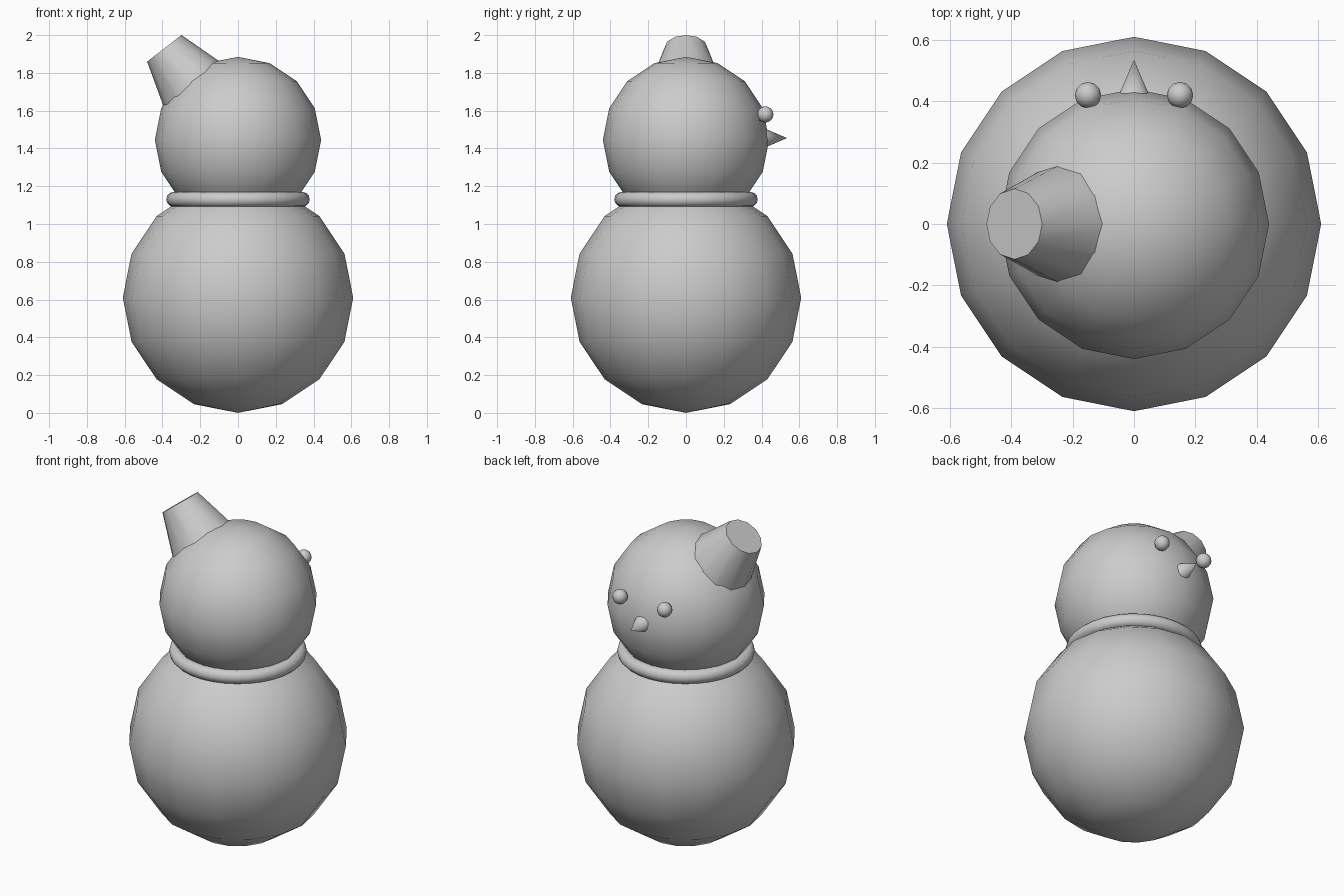
import bpy
from math import radians
from mathutils import Vector

default = bpy.data.objects.get("Cube")
if default:
    bpy.data.objects.remove(default, do_unlink=True)

# One plain colour for every part
grey = bpy.data.materials.new("plain_grey")
grey.use_nodes = True
colour = (0.6, 0.6, 0.6, 1)
grey.diffuse_color = colour
grey.node_tree.nodes["Principled BSDF"].inputs["Base Color"].default_value = colour


def finish(name):
    obj = bpy.context.object
    obj.name = name
    obj.data.materials.append(grey)
    bpy.ops.object.shade_smooth_by_angle(angle=radians(50))
    return obj


def ball(name, radius, centre, segments=16, rings=8):
    bpy.ops.mesh.primitive_uv_sphere_add(
        segments=segments, ring_count=rings, radius=radius, location=centre)
    return finish(name)


def cone(name, base, tip, base_radius, tip_radius, sides):
    base, tip = Vector(base), Vector(tip)
    axis = tip - base
    bpy.ops.mesh.primitive_cone_add(
        vertices=sides, radius1=base_radius, radius2=tip_radius,
        depth=axis.length, location=(base + tip) / 2,
        rotation=Vector((0, 0, 1)).rotation_difference(axis).to_euler())
    return finish(name)


# Body and head
ball("body", 0.61, (0, 0, 0.61))
ball("head", 0.44, (0, 0, 1.445))

# Scarf ring around the neck
bpy.ops.mesh.primitive_torus_add(
    major_radius=0.34, minor_radius=0.04, major_segments=32, minor_segments=12,
    location=(0, 0, 1.13))
finish("scarf")

# Tilted bucket hat
cone("hat", (-0.207, 0, 1.693), (-0.39, 0, 1.93), 0.21, 0.115, 12)

# Eyes and nose, on the +y side of the head
for name, side in (("left_eye", 1), ("right_eye", -1)):
    ball(name, 0.043, (0.15 * side, 0.42, 1.58), 12, 8)
cone("nose", (0, 0.40, 1.455), (0, 0.535, 1.455), 0.058, 0, 12)
